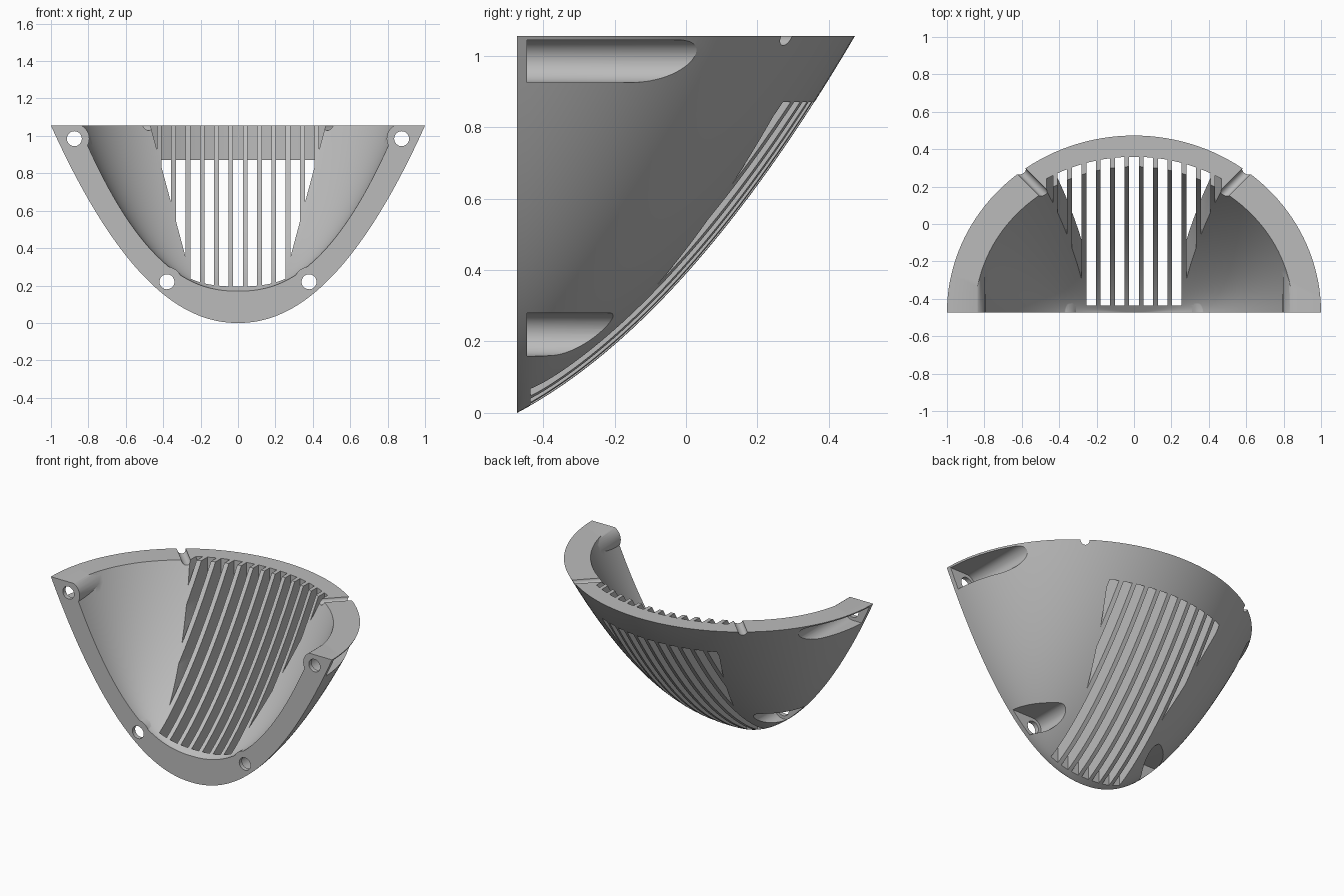
import bpy, bmesh, math
from mathutils import Vector, Matrix

cube = bpy.data.objects.get("Cube")
if cube:
    bpy.data.objects.remove(cube, do_unlink=True)

FRONT, TOP = -0.473, 1.055
SEGS, ROWS = 72, 48


def make_object(name, bm):
    bmesh.ops.recalc_face_normals(bm, faces=bm.faces)
    mesh = bpy.data.meshes.new(name)
    bm.to_mesh(mesh)
    bm.free()
    obj = bpy.data.objects.new(name, mesh)
    bpy.context.collection.objects.link(obj)
    return obj


def loft(name, rings):
    """Closed solid through rings of equal point count."""
    bm = bmesh.new()
    loops = [[bm.verts.new(p) for p in ring] for ring in rings]
    n = len(loops[0])
    for a, b in zip(loops, loops[1:]):
        for i in range(n):
            j = (i + 1) % n
            bm.faces.new((a[i], a[j], b[j], b[i]))
    bm.faces.new(loops[0])
    bm.faces.new(loops[-1])
    return make_object(name, bm)


def section(width, depth, z, overhang=0):
    """Half ellipse behind the front plane, optionally extended forward."""
    pts = []
    for i in range(SEGS + 1):
        a = math.pi * i / SEGS
        pts.append((width * math.cos(a), FRONT + depth * math.sin(a), z))
    if overhang:
        pts = [(width, FRONT - overhang, z)] + pts + [(-width, FRONT - overhang, z)]
    return pts


def depth_at(h, a, b):
    return (-a + math.sqrt(a * a + 4 * b * h)) / (2 * b)


def bowl(name, base, width, power, a, b, top_scale=1.0, overhang=0):
    rings = []
    for i in range(ROWS + 1):
        s = 0.015 + (top_scale - 0.015) * i / ROWS
        h = (TOP - base) * s ** power
        rings.append(section(width * s, depth_at(h, a, b), base + h, overhang))
    return loft(name, rings)


def cylinder(name, start, end, radius, segs=48):
    start, end = Vector(start), Vector(end)
    axis = end - start
    bm = bmesh.new()
    turn = axis.to_track_quat('Z', 'Y').to_matrix().to_4x4()
    bmesh.ops.create_cone(bm, cap_ends=True, segments=segs, radius1=radius, radius2=radius,
                          depth=axis.length,
                          matrix=Matrix.Translation((start + end) / 2) @ turn)
    return make_object(name, bm)


def combine(target, cutter, operation='DIFFERENCE'):
    mod = target.modifiers.new("cut", 'BOOLEAN')
    mod.operation, mod.solver, mod.object = operation, 'EXACT', cutter
    bpy.context.view_layer.objects.active = target
    bpy.ops.object.modifier_apply(modifier=mod.name)
    bpy.data.objects.remove(cutter, do_unlink=True)


def slot_prism(bm, outline):
    """Extrude an x-z outline along y."""
    near = [bm.verts.new((x, -0.435, z)) for x, z in outline]
    far = [bm.verts.new((x, 0.8, z)) for x, z in outline]
    n = len(outline)
    bm.faces.new(near)
    bm.faces.new(far)
    for i in range(n):
        j = (i + 1) % n
        bm.faces.new((near[i], near[j], far[j], far[i]))


# Outer body and inner hollow
OUT_A, OUT_B, OUT_P = 0.529, 0.62, 2.1
shell = bowl("vented_shell", 0, 1, OUT_P, OUT_A, OUT_B)
hollow = bowl("hollow", 0.17, 0.85, 2.3, 0.62, 0.66, 1.08, 0.1)

# Screw bosses are left standing inside the hollow
screws = [(side * x, z) for side in (-1, 1) for x, z in ((0.875, 0.985), (0.38, 0.22))]
for x, z in screws:
    combine(hollow, cylinder("boss", (x, -1, z), (x, 0.3, z), 0.08))
combine(shell, hollow)

# Vertical vent slots, the outer ones trimmed along a slanted line
HALF, PITCH = 0.0255, 0.0765
bm = bmesh.new()
for k in range(-6, 7):
    side = -1 if k < 0 else 1
    x0, x1 = abs(k) * PITCH - HALF, abs(k) * PITCH + HALF
    low = [-0.2 if abs(k) < 4 else 0.37 + (x - 0.285) * 3.74 for x in (x0, x1)]
    slot_prism(bm, [(side * x0, low[0]), (side * x1, low[1]),
                    (side * x1, 1.3), (side * x0, 1.3)])
slots = make_object("slots", bm)
VENT_TOP = 0.87
w, d = (VENT_TOP / TOP) ** (1 / OUT_P), depth_at(VENT_TOP, OUT_A, OUT_B)
limit = loft("slot_limit", [section(w, d, z, 0.1) for z in (-0.5, 1.2)])
combine(slots, limit, 'INTERSECT')
combine(shell, slots)

# Screw pockets open to the outside, with holes through the front flange
POCKET, WALL = 0.06, -0.445
for x, z in screws:
    side = 1 if x > 0 else -1
    arc = [(x - side * POCKET * math.sin(math.pi * i / 24),
            z + POCKET * math.cos(math.pi * i / 24)) for i in range(25)]
    arc += [(side * 1.3, z - POCKET), (side * 1.3, z + POCKET)]
    combine(shell, loft("pocket", [[(px, y, pz) for px, pz in arc] for y in (WALL, 0.7)]))
    combine(shell, cylinder("hole", (x, -0.6, z), (x, WALL + 0.02, z), 0.04, 32))

# Diagonal round grooves across the top rim
for side in (-1, 1):
    combine(shell, cylinder("groove", (side * 0.40, 0.08, TOP), (side * 0.75, 0.43, TOP), 0.026, 32))

# Single grey finish
grey = bpy.data.materials.new("plain grey")
grey.use_nodes = True
colour = (0.5, 0.5, 0.5, 1)
grey.diffuse_color = colour
grey.node_tree.nodes["Principled BSDF"].inputs["Base Color"].default_value = colour
shell.data.materials.clear()
shell.data.materials.append(grey)
for poly in shell.data.polygons:
    poly.material_index = 0

bpy.ops.object.select_all(action='DESELECT')
shell.select_set(True)
bpy.context.view_layer.objects.active = shell
bpy.ops.object.shade_smooth_by_angle(angle=math.radians(30))
